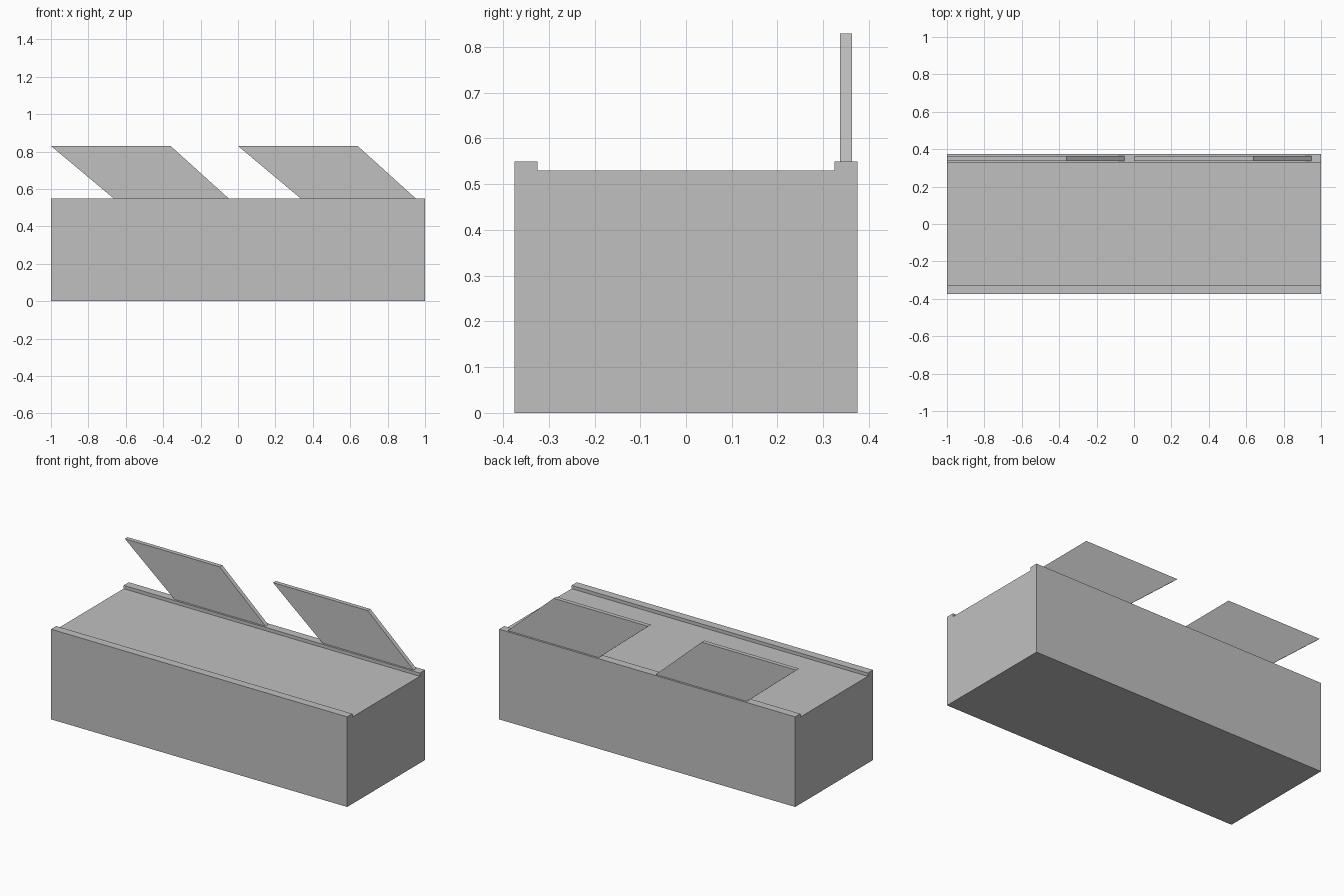
import bpy

cube = bpy.data.objects.get("Cube")
if cube:
    bpy.data.objects.remove(cube, do_unlink=True)

grey = bpy.data.materials.new("plain_grey")
grey.use_nodes = True
colour = (0.53, 0.53, 0.53, 1)
grey.diffuse_color = colour
grey.node_tree.nodes["Principled BSDF"].inputs["Base Color"].default_value = colour


def prism(name, profile, axis, start, end):
    """Extrude a closed 2D profile along the x or y axis."""
    def point(a, z, t):
        return (t, a, z) if axis == "x" else (a, t, z)
    n = len(profile)
    verts = [point(a, z, t) for t in (start, end) for a, z in profile]
    faces = [tuple(range(n))[::-1], tuple(range(n, 2 * n))]
    faces += [(i, (i + 1) % n, n + (i + 1) % n, n + i) for i in range(n)]
    if axis == "y":
        faces = [f[::-1] for f in faces]
    mesh = bpy.data.meshes.new(name)
    mesh.from_pydata(verts, [], faces)
    mesh.materials.append(grey)
    obj = bpy.data.objects.new(name, mesh)
    bpy.context.collection.objects.link(obj)
    return obj


# Long block with a shallow channel between front and rear lips
half_depth, lip_inner = 0.375, 0.325
rim_z, channel_z = 0.55, 0.53
prism("channel_block", [
    (-half_depth, 0), (half_depth, 0), (half_depth, rim_z),
    (lip_inner, rim_z), (lip_inner, channel_z),
    (-lip_inner, channel_z), (-lip_inner, rim_z), (-half_depth, rim_z),
], "x", -1, 1)

# Two thin slanted panels standing on the rear lip
for name, x in (("right_slanted_panel", -1), ("left_slanted_panel", 0)):
    prism(name, [
        (x + 0.335, rim_z), (x + 0.95, rim_z),
        (x + 0.64, 0.83), (x, 0.83),
    ], "y", 0.337, 0.363)
